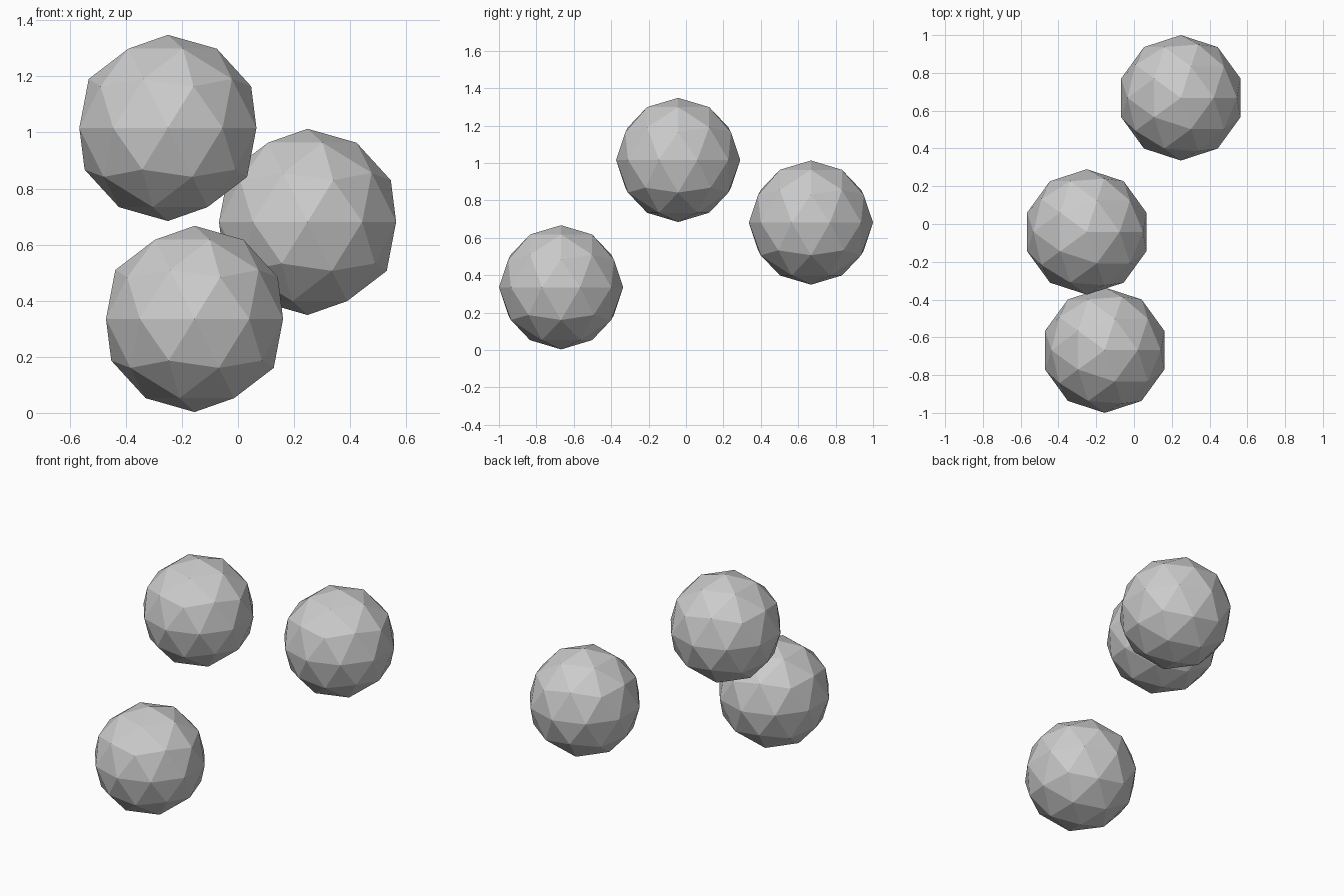
import bpy

if "Cube" in bpy.data.objects:
    bpy.data.objects.remove(bpy.data.objects["Cube"])

RADIUS = 0.332

# Three separate low-poly balls: name -> centre
BALLS = {
    "front_ball": (-0.155, -0.668, 0.335),
    "middle_ball": (-0.25, -0.042, 1.016),
    "back_ball": (0.248, 0.668, 0.681),
}


def add_ball(name, centre):
    bpy.ops.mesh.primitive_ico_sphere_add(subdivisions=2, radius=RADIUS, location=centre)
    ball = bpy.context.object
    ball.name = name
    bpy.ops.object.shade_flat()


for name, centre in BALLS.items():
    add_ball(name, centre)
